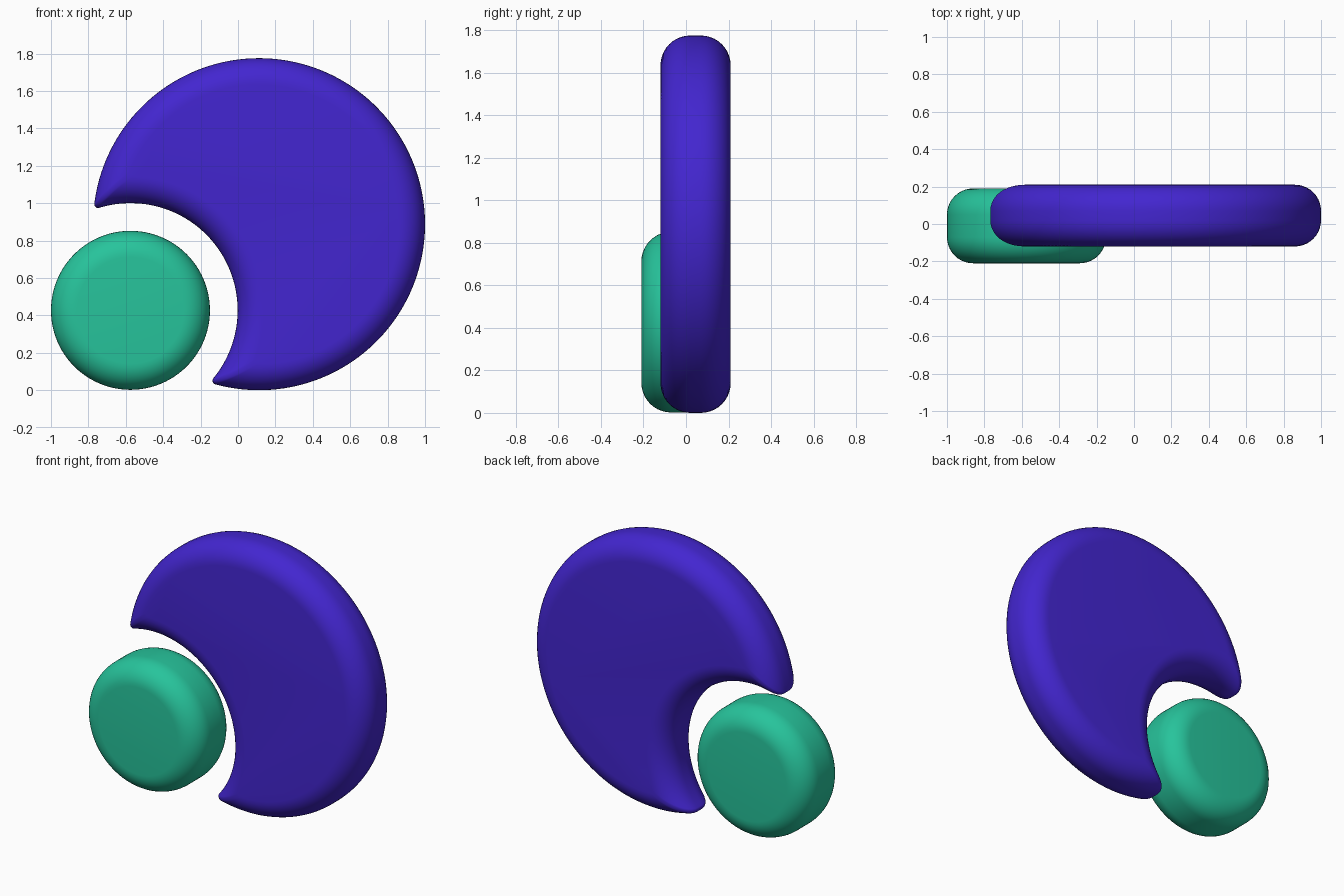
import bpy
import bmesh
from math import sin, cos, pi, tau, atan2
from mathutils import Vector

cube = bpy.data.objects.get("Cube")
if cube:
    bpy.data.objects.remove(cube)

BIG, BIG_R = Vector((0.1125, 0.8875)), 0.8875      # crescent outer circle (x, z)
DOT, DOT_R = Vector((-0.575, 0.427)), 0.425        # small disc
BITE_R = 0.573                                     # bite shares the disc centre
TIP_R = 0.02                                       # rounding of the crescent tips
ROUND = 0.14                                       # rounding of the rims


def material(name, colour):
    mat = bpy.data.materials.new(name)
    mat.use_nodes = True
    mat.diffuse_color = colour
    mat.node_tree.nodes["Principled BSDF"].inputs["Base Color"].default_value = colour
    return mat


def arc(centre, radius, start, end, count):
    """Points along an arc, leaving out its last point."""
    angles = [start + (end - start) * i / count for i in range(count)]
    return [centre + radius * Vector((cos(a), sin(a))) for a in angles]


def heading(a, b):
    d = b - a
    return atan2(d.y, d.x)


def disc_outline(inset):
    return arc(DOT, DOT_R - inset, 0, tau, 96)


def crescent_outline(inset):
    # Tip fillet centres: crossings of the two circles moved in by inset + fillet
    outer, bite = BIG_R - inset, BITE_R + inset
    ro, rb = outer - TIP_R, bite + TIP_R
    axis = DOT - BIG
    dist = axis.length
    axis.normalize()
    along = (ro * ro - rb * rb + dist * dist) / (2 * dist)
    side = Vector((axis.y, -axis.x)) * (ro * ro - along * along) ** 0.5
    mid = BIG + axis * along
    upper, lower = sorted((mid + side, mid - side), key=lambda p: -p.y)

    low, high = heading(BIG, lower) % tau - tau, heading(BIG, upper) % tau
    bite_high, bite_low = heading(DOT, upper), heading(DOT, lower)
    return (arc(BIG, outer, low, high, 128)
            + arc(upper, TIP_R, high, bite_high + pi, 10)
            + arc(DOT, bite, bite_high, bite_low, 64)
            + arc(lower, TIP_R, bite_low + pi, low + tau, 10))


def rounded_slab(name, outline, front, back, mat):
    """Loft inset outlines from front to back, so that both rims are rounded."""
    steps = 10
    quarter = [i * pi / 2 / steps for i in range(steps + 1)]
    layers = [(front + ROUND * (1 - sin(a)), ROUND * (1 - cos(a))) for a in reversed(quarter)]
    layers += [(back - ROUND * (1 - sin(a)), ROUND * (1 - cos(a))) for a in quarter]

    bm = bmesh.new()
    rings = [[bm.verts.new((p.x, y, p.y)) for p in outline(inset)] for y, inset in layers]
    for a, b in zip(rings, rings[1:]):
        for i in range(len(a)):
            bm.faces.new((a[i - 1], a[i], b[i], b[i - 1]))
    bm.faces.new(rings[0])
    bm.faces.new(rings[-1])
    bmesh.ops.recalc_face_normals(bm, faces=bm.faces)
    for face in bm.faces:
        face.smooth = True
    mesh = bpy.data.meshes.new(name)
    bm.to_mesh(mesh)
    bm.free()
    mesh.materials.append(mat)
    obj = bpy.data.objects.new(name, mesh)
    bpy.context.collection.objects.link(obj)
    return obj


# Large bitten disc and the small disc sitting in its bite
rounded_slab("crescent", crescent_outline, -0.12, 0.21,
             material("indigo", (0.056, 0.019, 0.63, 1)))
rounded_slab("small_disc", disc_outline, -0.21, 0.19,
             material("sea green", (0.02, 0.55, 0.33, 1)))
